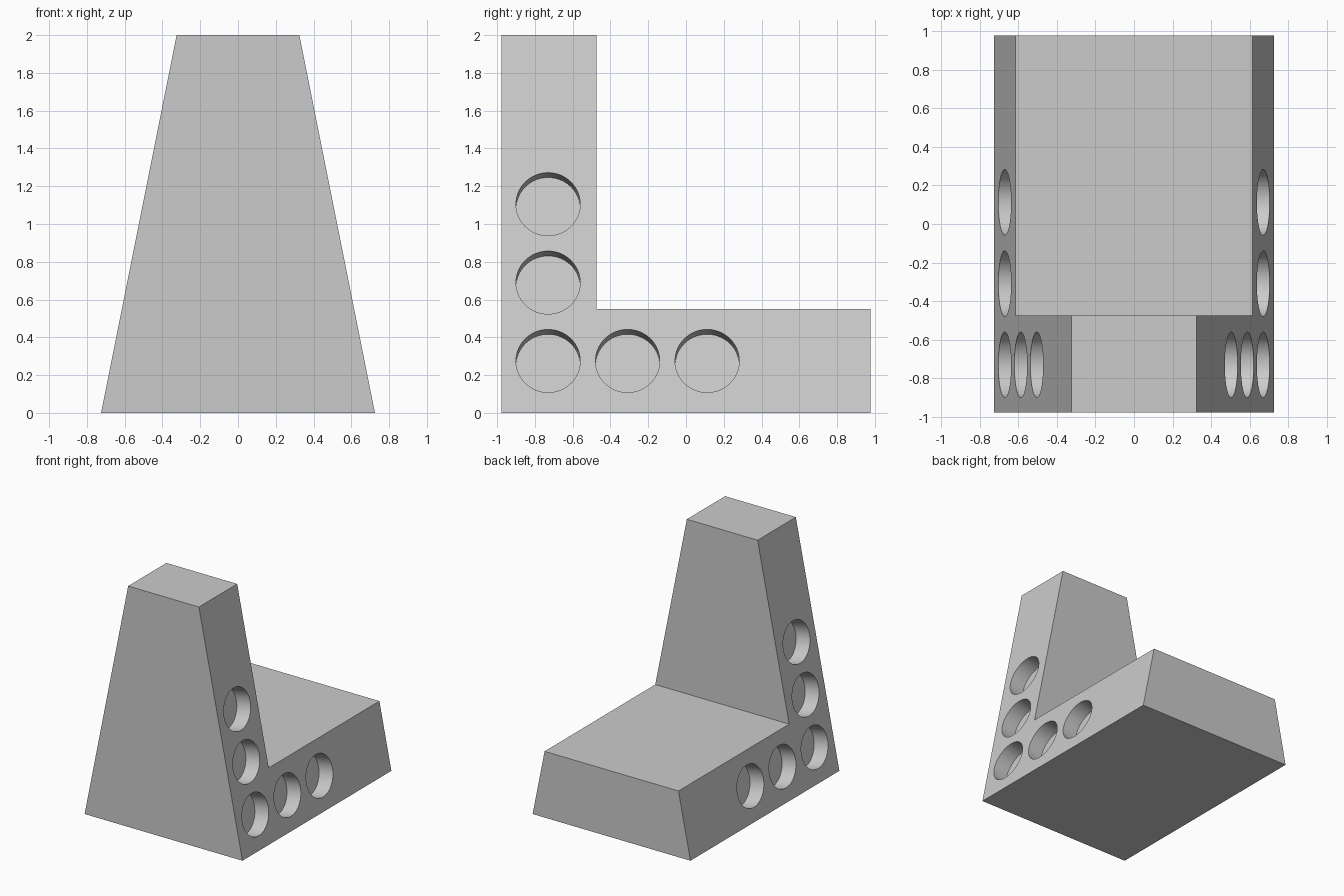
import bpy
import bmesh
import math
from mathutils import Matrix, Vector

cube = bpy.data.objects.get("Cube")
if cube:
    bpy.data.objects.remove(cube, do_unlink=True)

# Main dimensions
HALF_LENGTH = 0.977
WALL_BACK = -0.475
BASE_HEIGHT = 0.55
HEIGHT = 2.0
HALF_WIDTH = 0.725
SLOPE = 0.2
POCKET_RADIUS = 0.17
POCKET_DEPTH = 0.13
POCKET_START = (-0.73, 0.275)
POCKET_STEP = (0.421, 0.415)

grey = bpy.data.materials.new("plain grey")
grey.use_nodes = True
grey.diffuse_color = (0.6, 0.6, 0.6, 1)
grey.node_tree.nodes["Principled BSDF"].inputs["Base Color"].default_value = grey.diffuse_color


def half_width(z):
    return HALF_WIDTH - SLOPE * z


def make_object(name, bm):
    bmesh.ops.recalc_face_normals(bm, faces=bm.faces)
    mesh = bpy.data.meshes.new(name)
    bm.to_mesh(mesh)
    bm.free()
    mesh.materials.append(grey)
    obj = bpy.data.objects.new(name, mesh)
    bpy.context.collection.objects.link(obj)
    return obj


# L-shaped block: side profile extruded across, with sides leaning inward
profile = [(-HALF_LENGTH, 0), (HALF_LENGTH, 0), (HALF_LENGTH, BASE_HEIGHT),
           (WALL_BACK, BASE_HEIGHT), (WALL_BACK, HEIGHT), (-HALF_LENGTH, HEIGHT)]
bm = bmesh.new()
side = bm.faces.new([bm.verts.new((-half_width(z), y, z)) for y, z in profile])
extruded = bmesh.ops.extrude_face_region(bm, geom=[side], use_keep_orig=True)
for v in extruded["geom"]:
    if isinstance(v, bmesh.types.BMVert):
        v.co.x = half_width(v.co.z)
block = make_object("tapered_l_block", bm)

# Round pocket cutters, square to each sloping side
bm = bmesh.new()
spots = [(0, 0), (1, 0), (2, 0), (0, 1), (0, 2)]
overshoot = 0.05
for sign in (-1, 1):
    normal = Vector((sign, 0, SLOPE)).normalized()
    turn = normal.to_track_quat('Z', 'Y').to_matrix().to_4x4()
    for along, up in spots:
        y = POCKET_START[0] + along * POCKET_STEP[0]
        z = POCKET_START[1] + up * POCKET_STEP[1]
        centre = Vector((sign * half_width(z), y, z)) + normal * (overshoot - POCKET_DEPTH) / 2
        bmesh.ops.create_cone(bm, cap_ends=True, segments=64,
                              radius1=POCKET_RADIUS, radius2=POCKET_RADIUS,
                              depth=POCKET_DEPTH + overshoot,
                              matrix=Matrix.Translation(centre) @ turn)
cutter = make_object("pocket_cutters", bm)
cutter.hide_render = True

# Cut the pockets, then discard the cutters
cut = block.modifiers.new("pockets", 'BOOLEAN')
cut.operation = 'DIFFERENCE'
cut.solver = 'EXACT'
cut.object = cutter
bpy.ops.object.select_all(action='DESELECT')
block.select_set(True)
bpy.context.view_layer.objects.active = block
bpy.ops.object.modifier_apply(modifier=cut.name)
bpy.data.objects.remove(cutter, do_unlink=True)

# Smooth pocket walls, crisp block edges
bpy.ops.object.shade_smooth_by_angle(angle=math.radians(30))
